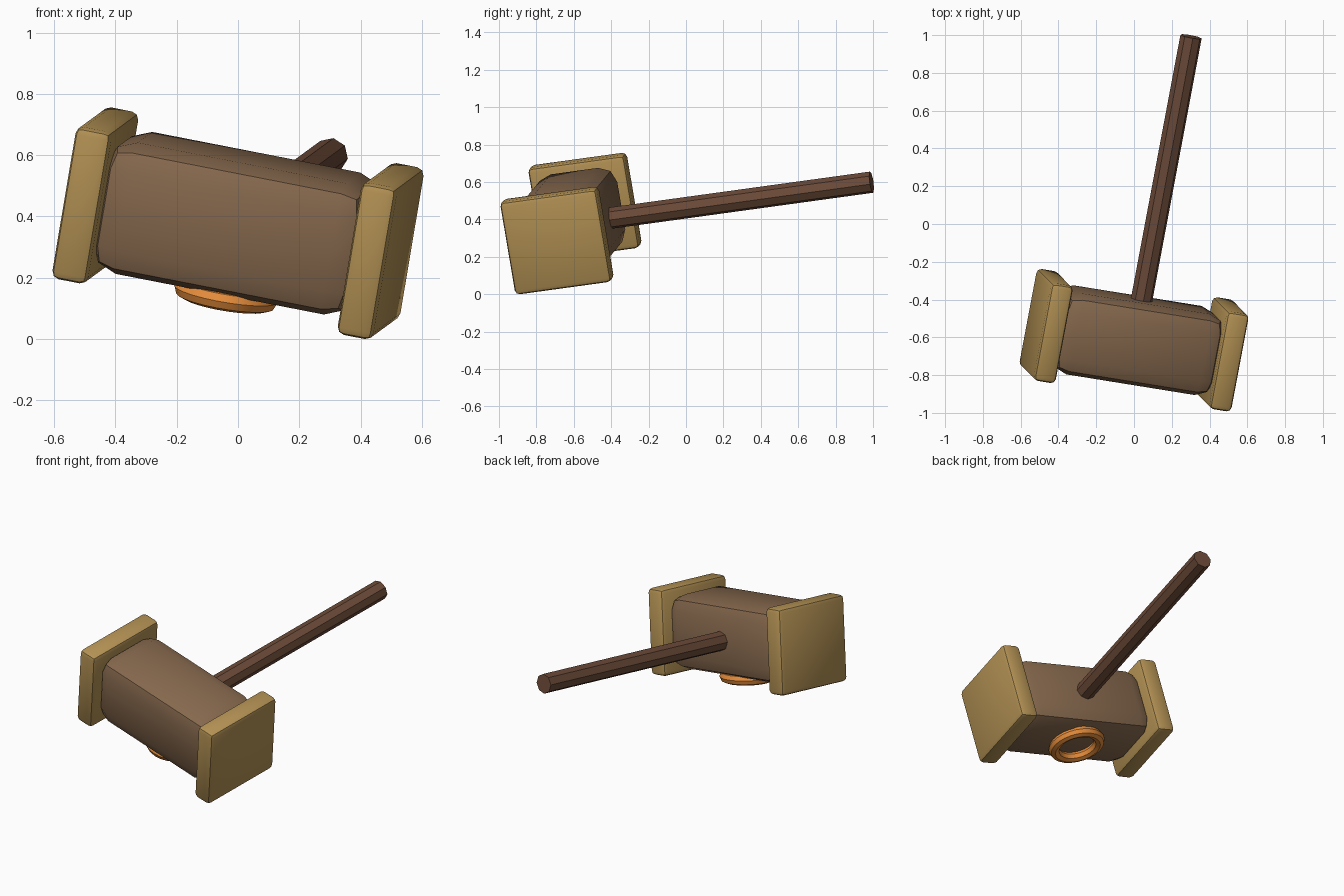
import bpy, math
from mathutils import Vector, Matrix

if "Cube" in bpy.data.objects:
    bpy.data.objects.remove(bpy.data.objects["Cube"])

# Tilted frame of the mallet: u along the head, h along the handle, w up
h = Vector((0.183, 0.974, 0.134)).normalized()
u = Vector((0.967, -0.163, -0.19))
u = (u - h * u.dot(h)).normalized()
w = u.cross(h)
FRAME = Matrix.Translation((0, -0.615, 0.378)) @ Matrix((u, h, w)).transposed().to_4x4()


def material(name, rgb):
    m = bpy.data.materials.new(name)
    m.diffuse_color = (*rgb, 1)
    m.use_nodes = True
    m.node_tree.nodes["Principled BSDF"].inputs["Base Color"].default_value = m.diffuse_color
    return m


def finish(name, mat, local):
    o = bpy.context.object
    o.name = name
    o.data.materials.append(mat)
    o.matrix_world = FRAME @ local
    return o


def rounded_box(name, mat, size, loc, bevel):
    bpy.ops.mesh.primitive_cube_add(size=1)
    o = bpy.context.object
    o.data.transform(Matrix.Diagonal((*size, 1)))
    b = o.modifiers.new("round", 'BEVEL')
    b.width, b.segments = bevel, 2
    bpy.ops.object.modifier_apply(modifier="round")
    bpy.ops.object.shade_smooth_by_angle(angle=math.radians(30))
    finish(name, mat, Matrix.Translation(loc))


wood = material("wood", (0.24, 0.14, 0.075))
dark_wood = material("dark_wood", (0.15, 0.07, 0.04))
brass = material("brass", (0.46, 0.29, 0.09))
copper = material("copper", (0.8, 0.27, 0.045))

# Head block and the two striking plates
rounded_box("head", wood, (0.88, 0.44, 0.44), (0, 0, 0), 0.09)
for side, label in ((-1, "left"), (1, "right")):
    rounded_box(label + "_plate", brass, (0.12, 0.53, 0.51), (side * 0.48, 0, 0), 0.025)

# Eight-sided handle
start, end = 0.1, 1.65
bpy.ops.mesh.primitive_cylinder_add(vertices=8, radius=0.058, depth=end - start)
finish("handle", dark_wood,
       Matrix.Translation((0, (start + end) / 2, 0)) @ Matrix.Rotation(-math.pi / 2, 4, 'X'))

# Ring on the underside of the head
bpy.ops.mesh.primitive_torus_add(major_radius=0.137, minor_radius=0.034,
                                 major_segments=24, minor_segments=8)
bpy.ops.object.shade_smooth_by_angle(angle=math.radians(30))
finish("ring", copper, Matrix.Translation((0, 0, -0.237)))
